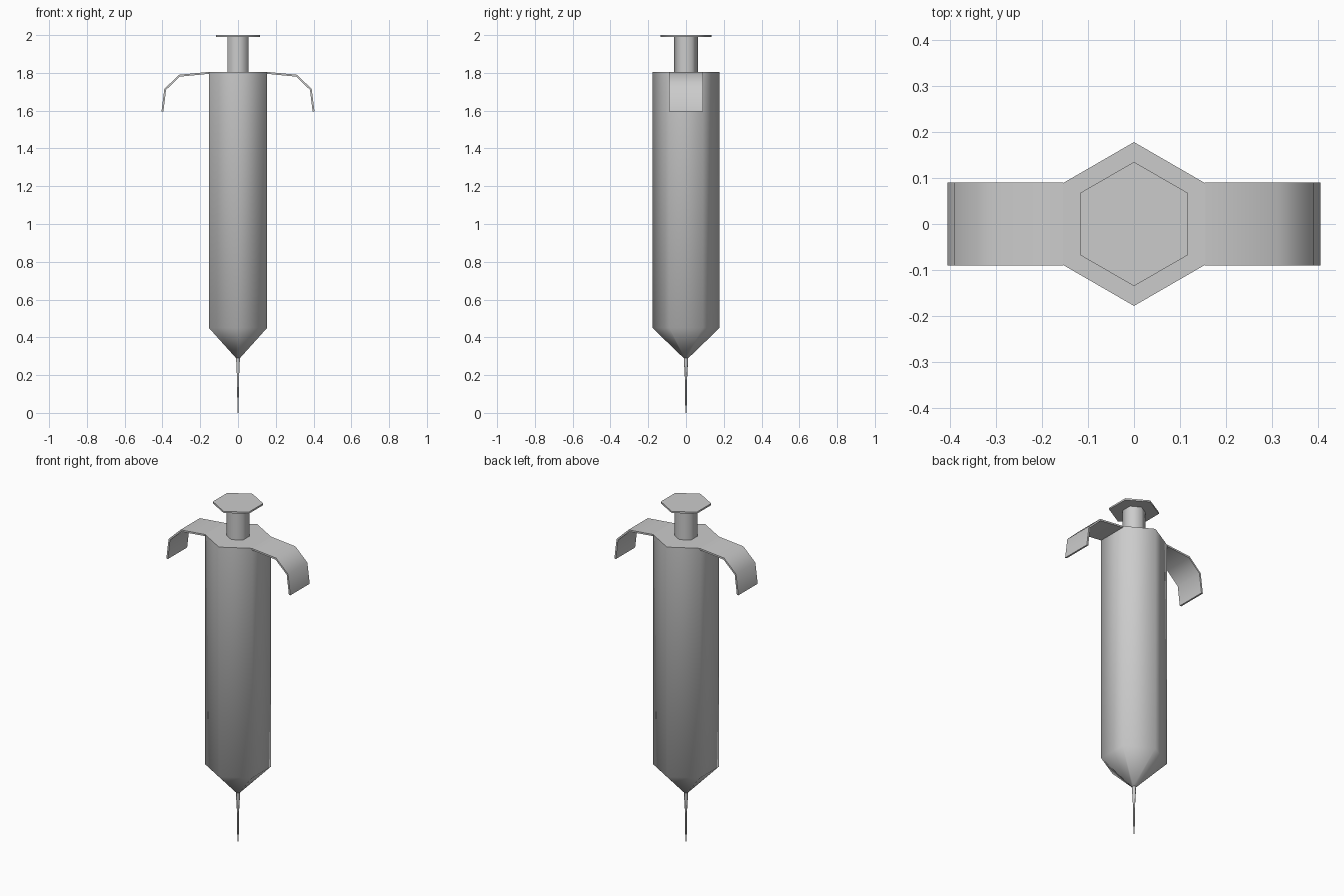
import bpy, bmesh, math

cube = bpy.data.objects.get("Cube")
if cube:
    bpy.data.objects.remove(cube, do_unlink=True)

grey = bpy.data.materials.new("plain grey")
grey.use_nodes = True
colour = (0.6, 0.6, 0.6, 1)
grey.diffuse_color = colour
grey.node_tree.nodes["Principled BSDF"].inputs["Base Color"].default_value = colour


def finish(name, bm, angle=65):
    bmesh.ops.recalc_face_normals(bm, faces=bm.faces)
    mesh = bpy.data.meshes.new(name)
    bm.to_mesh(mesh)
    bm.free()
    mesh.materials.append(grey)
    obj = bpy.data.objects.new(name, mesh)
    bpy.context.collection.objects.link(obj)
    bpy.ops.object.select_all(action="DESELECT")
    obj.select_set(True)
    bpy.context.view_layer.objects.active = obj
    bpy.ops.object.shade_smooth_by_angle(angle=math.radians(angle))
    return obj


def hex_lathe(name, profile):
    """Six-sided body through (radius, height) rings, corners on the y axis."""
    bm = bmesh.new()
    rings = []
    for r, z in profile:
        angles = [math.radians(90 + 60 * i) for i in range(6)]
        rings.append([bm.verts.new((r * math.cos(a), r * math.sin(a), z)) for a in angles])
    for low, high in zip(rings, rings[1:]):
        for i in range(6):
            j = (i + 1) % 6
            bm.faces.new((low[i], low[j], high[j], high[i]))
    bm.faces.new(rings[0])
    bm.faces.new(rings[-1])
    return finish(name, bm)


def wing(name, side):
    """Bent finger grip: a closed side profile extruded across y."""
    outer = [(0.154, 1.805), (0.312, 1.79), (0.39, 1.715), (0.405, 1.595)]
    inner = [(0.395, 1.595), (0.381, 1.71), (0.308, 1.78), (0.154, 1.795)]
    bm = bmesh.new()
    face = bm.faces.new([bm.verts.new((side * x, -0.09, z)) for x, z in outer + inner])
    moved = bmesh.ops.extrude_face_region(bm, geom=[face])["geom"]
    verts = [g for g in moved if isinstance(g, bmesh.types.BMVert)]
    bmesh.ops.translate(bm, verts=verts, vec=(0, 0.18, 0))
    return finish(name, bm)


# Barrel with pointed nose
hex_lathe("barrel", [(0.012, 0.29), (0.178, 0.45), (0.178, 1.805)])

# Tapered needle
hex_lathe("needle", [(0.002, 0), (0.004, 0.04), (0.006, 0.18), (0.012, 0.295)])

# Plunger rod and thumb plate
hex_lathe("plunger_rod", [(0.063, 1.79), (0.063, 1.992)])
hex_lathe("thumb_plate", [(0.135, 1.99), (0.135, 2.0)])

# Finger grips
wing("left_finger_grip", 1)
wing("right_finger_grip", -1)
